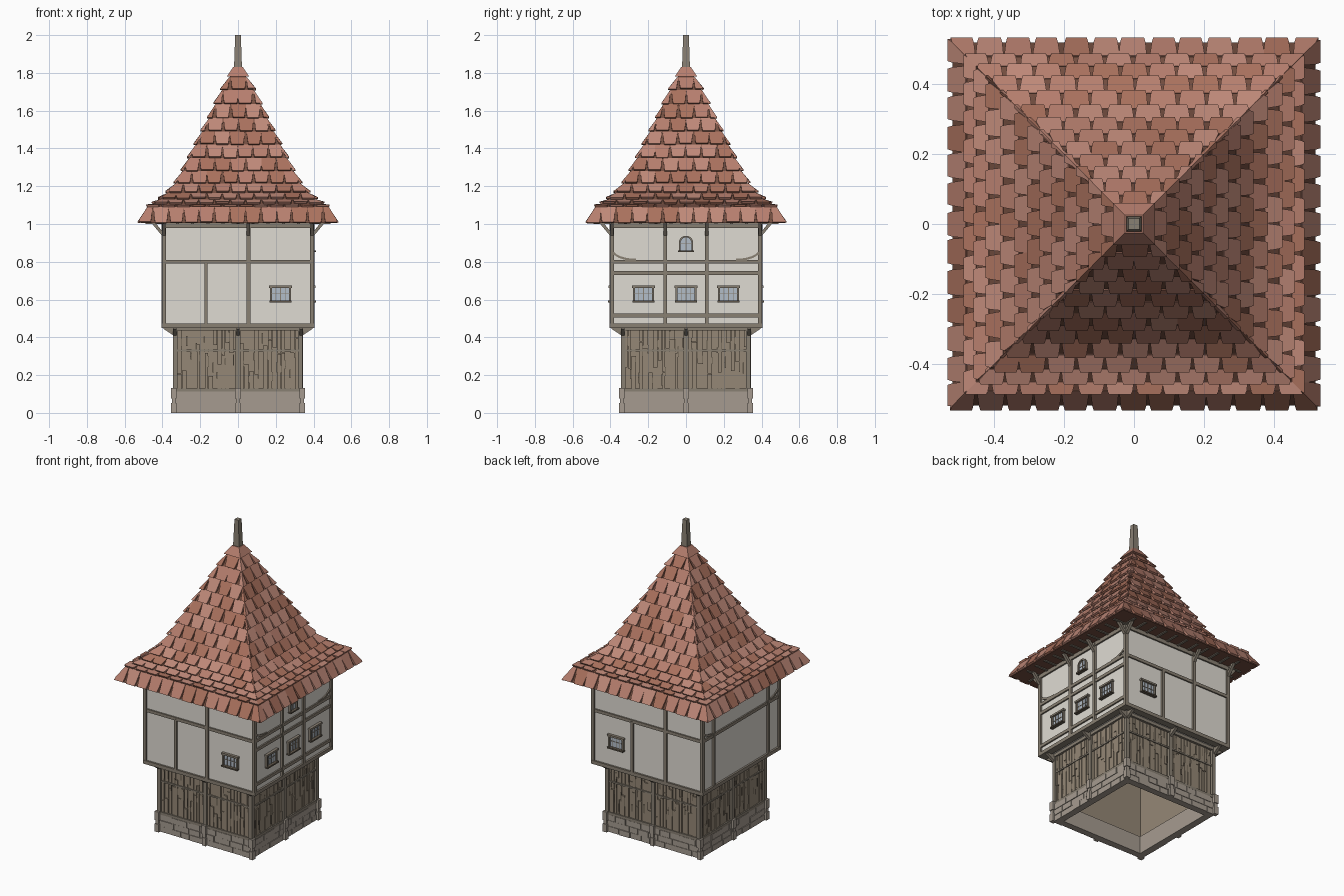
import bpy, bmesh, math, random
from mathutils import Vector

if "Cube" in bpy.data.objects:
    bpy.data.objects.remove(bpy.data.objects["Cube"])

random.seed(4)


def material(name, col):
    m = bpy.data.materials.new(name)
    m.diffuse_color = (*col, 1)
    m.use_nodes = True
    m.node_tree.nodes["Principled BSDF"].inputs["Base Color"].default_value = m.diffuse_color
    return m


WOOD = material("wood", (0.25, 0.215, 0.17))
PLANK = material("plank", (0.30, 0.245, 0.18))
DARK = material("dark_wood", (0.12, 0.095, 0.07))
STONE = material("stone", (0.38, 0.33, 0.28))
PLASTER = material("plaster", (0.74, 0.71, 0.65))
GLASS = material("glass", (0.45, 0.51, 0.58))
TILES = [material("tile_%d" % i, c) for i, c in enumerate(
    [(0.47, 0.21, 0.155), (0.40, 0.165, 0.11), (0.52, 0.25, 0.19)])]
UNDER = material("under_tile", (0.17, 0.075, 0.05))


def place(k, u, d, z):
    """Point on side k (0 front, 1 right, 2 back, 3 left): u right, d outward, z up."""
    x, y = u, -d
    for _ in range(k):
        x, y = -y, x
    return Vector((x, y, z))


class Part:
    def __init__(self, name, mat):
        self.name, self.mat, self.bm = name, mat, bmesh.new()

    def loft(self, a, b):
        va, vb = [self.bm.verts.new(p) for p in a], [self.bm.verts.new(p) for p in b]
        n = len(a)
        self.bm.faces.new(va)
        self.bm.faces.new(vb[::-1])
        for i in range(n):
            self.bm.faces.new((va[i], vb[i], vb[(i + 1) % n], va[(i + 1) % n]))

    def prism(self, k, pts, vec):
        """Extrude local (u, d, z) points along a local vector."""
        self.loft([place(k, *p) for p in pts],
                  [place(k, *(a + b for a, b in zip(p, vec))) for p in pts])

    def box(self, k, u0, u1, d0, d1, z0, z1):
        self.prism(k, [(u0, d0, z0), (u1, d0, z0), (u1, d0, z1), (u0, d0, z1)], (0, d1 - d0, 0))

    def frustum(self, h0, z0, h1, z1):
        ring = lambda h, z: [(-h, -h, z), (h, -h, z), (h, h, z), (-h, h, z)]
        self.loft(ring(h0, z0), ring(h1, z1))

    def strip(self, k, inner, outer, d0, d1):
        """Curved bar between two (u, z) lines."""
        for i in range(len(inner) - 1):
            q = [inner[i], inner[i + 1], outer[i + 1], outer[i]]
            self.prism(k, [(u, d0, z) for u, z in q], (0, d1 - d0, 0))

    def done(self):
        bmesh.ops.recalc_face_normals(self.bm, faces=self.bm.faces)
        me = bpy.data.meshes.new(self.name)
        self.bm.to_mesh(me)
        self.bm.free()
        me.materials.append(self.mat)
        bpy.context.collection.objects.link(bpy.data.objects.new(self.name, me))


# Hollow stone base with slightly proud blocks
base = Part("stone_base", STONE)
for k in range(4):
    base.box(k, -0.335, 0.335, 0.295, 0.335, 0, 0.115)
    for row in range(3):
        u = -0.335
        while u < 0.30:
            w = min(random.uniform(0.06, 0.12), 0.335 - u)
            base.box(k, u + 0.002, u + w - 0.002, 0.32, 0.338 + random.uniform(0, 0.004),
                     row * 0.038, row * 0.038 + 0.036)
            u += w
base.done()

# Stone feet at corners and mid sides
feet = Part("stone_feet", STONE)
for k in range(4):
    for u in (-0.34, 0):
        for h, z0, z1 in ((0.014, 0, 0.052), (0.010, 0.052, 0.075), (0.015, 0.075, 0.132)):
            feet.box(k, u - h, u + h, 0.34 - h, 0.34 + h, z0, z1)
feet.done()

# Lower storey: backing wall, boards, posts and rails
wall, boards, frame = Part("lower_wall", PLANK), Part("wall_boards", PLANK), Part("lower_frame", WOOD)
slits = Part("board_gaps", DARK)
for k in range(4):
    wall.box(k, -0.325, 0.325, 0.305, 0.325, 0.11, 0.455)
    for u0 in (-0.325, 0.012):
        u = u0
        while u < u0 + 0.30:
            w = random.uniform(0.016, 0.03)
            cut = random.uniform(0.18, 0.40)
            out = 0.329 + random.uniform(0, 0.006)
            boards.box(k, u, u + w - 0.003, 0.32, out, 0.115, cut)
            boards.box(k, u, u + w - 0.003, 0.32, 0.329 + random.uniform(0, 0.006), cut + 0.003, 0.45)
            z = random.uniform(0.14, 0.38)
            slits.box(k, u + w - 0.007, u + w, 0.32, 0.333, z, z + random.uniform(0.03, 0.06))
            u += w
    for u in (-0.332, 0):
        frame.box(k, u - 0.012, u + 0.012, 0.318, 0.342, 0.13, 0.455)
    frame.box(k, -0.33, 0.33, 0.32, 0.338, 0.325, 0.335)
    frame.box(k, -0.33, 0.33, 0.32, 0.339, 0.112, 0.13)
    frame.box(k, -0.33, 0.33, 0.32, 0.345, 0.435, 0.455)
for p in (wall, boards, frame, slits):
    p.done()

# Upper storey plaster body
body = Part("plaster_body", PLASTER)
body.frustum(0.392, 0.455, 0.392, 1.02)
body.done()

# Timber framing: vertical posts (u, half width, z0, z1) and rails per side
posts = {0: [(0.055, 0.011, 0.45, 1.0), (-0.17, 0.008, 0.46, 0.80)],
         1: [(-0.11, 0.01, 0.45, 1.0), (0.11, 0.01, 0.45, 1.0)],
         2: [(0.13, 0.011, 0.45, 1.0), (-0.11, 0.009, 0.46, 0.80)],
         3: [(-0.28, 0.01, 0.45, 1.0), (0.28, 0.01, 0.45, 1.0)]}
rails = {0: (0.80,), 1: (0.80, 0.74, 0.515), 2: (0.80,), 3: (0.80,)}
timber, brackets = Part("timber_frame", WOOD), Part("brackets", WOOD)
for k in range(4):
    timber.box(k, -0.403, -0.382, 0.382, 0.403, 0.45, 1.0)
    timber.box(k, -0.403, 0.403, 0.36, 0.404, 0.449, 0.472)
    timber.box(k, -0.40, 0.40, 0.38, 0.402, 0.98, 1.005)
    for z in rails[k]:
        timber.box(k, -0.40, 0.40, 0.385, 0.401, z - 0.01, z + 0.01)
    for u, h, z0, z1 in posts[k]:
        timber.box(k, u - h, u + h, 0.385, 0.404, z0, z1)
    # Brackets below the roof and below the overhanging storey
    for u in [-0.392, 0.392] + [p[0] for p in posts[k] if p[3] > 0.9]:
        brackets.prism(k, [(u - 0.009, 0.40, 0.935), (u - 0.009, 0.40, 0.96),
                           (u - 0.009, 0.44, 1.01), (u - 0.009, 0.462, 1.01)], (0.018, 0, 0))
    for u in (-0.335, 0, 0.335):
        brackets.prism(k, [(u - 0.009, 0.335, 0.405), (u - 0.009, 0.335, 0.455),
                           (u - 0.009, 0.395, 0.455), (u - 0.009, 0.395, 0.445)], (0.018, 0, 0))
    # Curved corner braces
    if k in (1, 3):
        for s in (-1, 1):
            arc = [math.radians(a) for a in range(-90, -14, 15)]
            line = lambda o: [(s * (0.265 + (0.125 + o) * math.cos(a)),
                               0.865 + (0.055 + o) * math.sin(a)) for a in arc]
            timber.strip(k, line(-0.006), line(0.006), 0.385, 0.399)
timber.done()
brackets.done()

# Windows: glass, frame, lattice, sill
glass, wframe, sills = Part("window_glass", GLASS), Part("window_frames", WOOD), Part("window_sills", DARK)
for k, u in ((0, 0.225), (1, -0.225), (1, 0), (1, 0.225), (2, -0.225)):
    glass.box(k, u - 0.05, u + 0.05, 0.385, 0.396, 0.595, 0.67)
    for s in (-1, 1):
        c = u + s * 0.05
        wframe.box(k, c - 0.005, c + 0.005, 0.385, 0.406, 0.59, 0.672)
    wframe.box(k, u - 0.06, u + 0.06, 0.385, 0.41, 0.662, 0.674)
    sills.box(k, u - 0.057, u + 0.057, 0.385, 0.414, 0.585, 0.594)
    for i in (-1, 0, 1):
        wframe.box(k, u + i * 0.025 - 0.0015, u + i * 0.025 + 0.0015, 0.39, 0.399, 0.594, 0.665)
    wframe.box(k, u - 0.05, u + 0.05, 0.39, 0.399, 0.63, 0.633)


def arch(r):
    return [(r, 0.86)] + [(r * math.cos(a), 0.9 + r * math.sin(a))
                          for a in (math.pi * i / 10 for i in range(11))] + [(-r, 0.86)]


glass.prism(1, [(u, 0.385, z) for u, z in arch(0.03)], (0, 0.011, 0))
wframe.strip(1, arch(0.029), arch(0.038), 0.385, 0.406)
wframe.box(1, -0.0015, 0.0015, 0.39, 0.399, 0.86, 0.93)
wframe.box(1, -0.03, 0.03, 0.39, 0.399, 0.893, 0.896)
sills.box(1, -0.042, 0.042, 0.385, 0.414, 0.852, 0.861)
for p in (glass, wframe, sills):
    p.done()

# Soffit and rafters
soffit = Part("roof_soffit", WOOD)
soffit.frustum(0.495, 1.012, 0.49, 1.03)
for k in range(4):
    for i in range(-5, 6):
        soffit.box(k, i * 0.08 - 0.008, i * 0.08 + 0.008, 0.39, 0.49, 1.0, 1.015)
soffit.done()

# Bell-cast roof: course edges as (half width, height)
rows = [(0.520, 1.005), (0.480, 1.09), (0.450, 1.105), (0.415, 1.13), (0.373, 1.165),
        (0.330, 1.215), (0.293, 1.28), (0.258, 1.35), (0.223, 1.42), (0.188, 1.49),
        (0.153, 1.56), (0.118, 1.635), (0.083, 1.71), (0.048, 1.775), (0.026, 1.83)]
core = Part("roof_core", UNDER)
tiles = [Part("roof_tiles_%d" % i, m) for i, m in enumerate(TILES)]
for i, ((h0, z0), (h1, z1)) in enumerate(zip(rows, rows[1:])):
    core.frustum(h0 - 0.003, z0, h1 - 0.003, z1)
    ln = math.hypot(h0 - h1, z1 - z0)
    nd, nz = (z1 - z0) / ln, (h0 - h1) / ln
    db, zb = h0 + nd * 0.013, z0 + nz * 0.013
    if i == len(rows) - 2:                       # plain cap course
        tiles[0].frustum(db, zb, h1, z1)
        continue
    pitch = 0.082
    n = int(db / pitch) + 2
    clamp = lambda v, h: max(-h, min(h, v))
    for k in range(4):
        for j in range(-n, n + 1):
            c = (j + 0.5 * (i % 2)) * pitch + random.uniform(-0.004, 0.004)
            a, b = c - pitch / 2, c + pitch / 2
            if b < -db + 0.012 or a > db - 0.012:
                continue
            g = random.uniform(0.004, 0.008)     # notch widening towards the lower edge
            zj = random.uniform(-0.003, 0.003)
            zm = 0.75                            # shoulder of the rounded lower corners
            dm, zz = db * zm + h1 * (1 - zm), zb * zm + z1 * (1 - zm)
            pts = [(clamp(a + g + 0.004, db), db, zb + zj), (clamp(b - g - 0.004, db), db, zb + zj),
                   (clamp(b - g, dm), dm, zz), (clamp(b - 0.001, h1 + 0.001), h1, z1),
                   (clamp(a + 0.001, h1), h1, z1), (clamp(a + g, dm), dm, zz)]
            random.choice(tiles).prism(k, pts, (0, -nd * 0.012, -nz * 0.012))
core.done()
for t in tiles:
    t.done()

# Finial post
spire = Part("finial_post", WOOD)
spire.frustum(0.022, 1.80, 0.015, 2.0)
spire.done()
